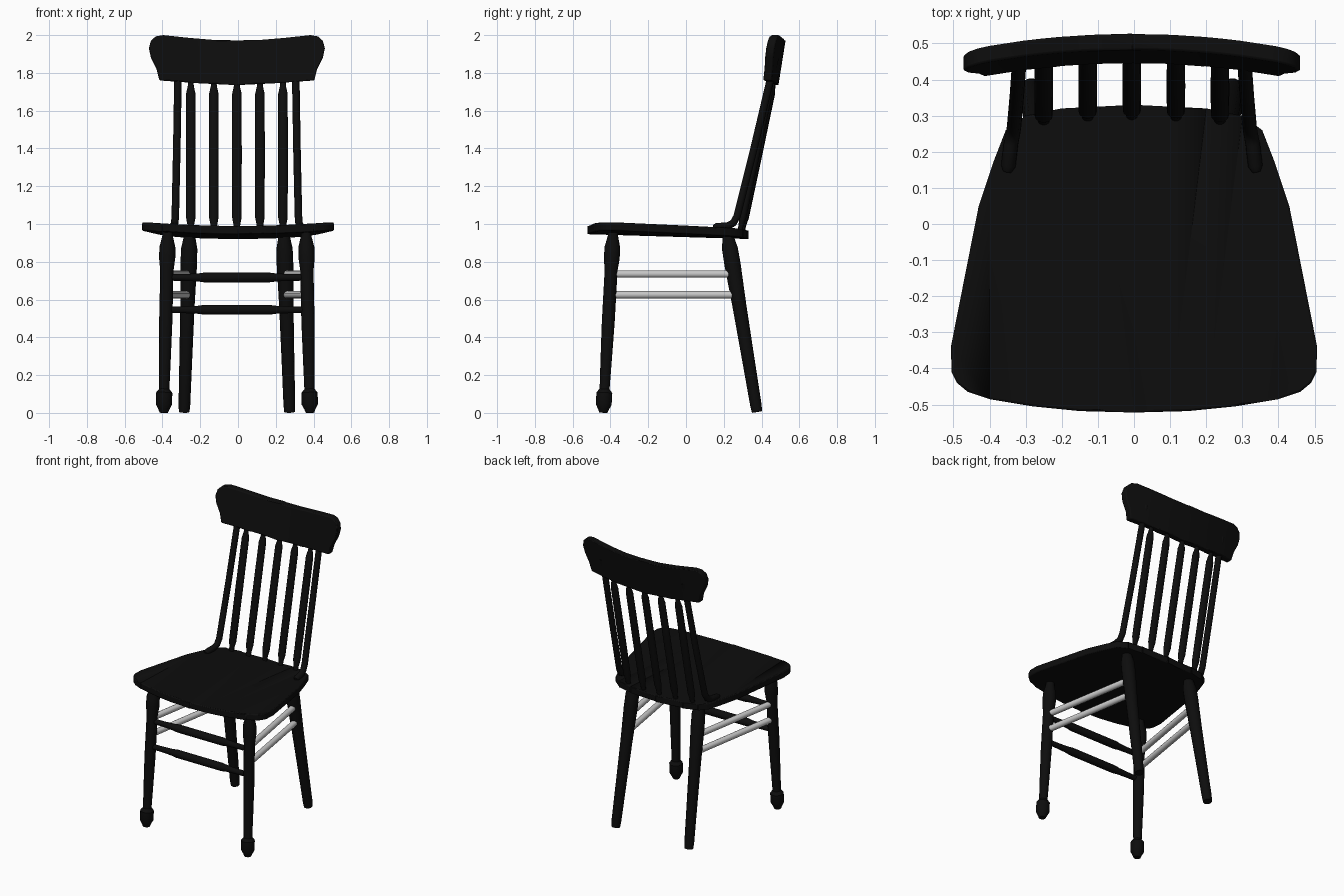
import bpy, bmesh, math
from mathutils import Vector

if "Cube" in bpy.data.objects:
    bpy.data.objects.remove(bpy.data.objects["Cube"], do_unlink=True)

CX = -0.006  # centre line of the uprights and legs


def material(name, value):
    m = bpy.data.materials.new(name)
    m.use_nodes = True
    colour = (value, value, value, 1)
    m.diffuse_color = colour
    m.node_tree.nodes["Principled BSDF"].inputs["Base Color"].default_value = colour
    return m


black = material("black paint", 0.004)
grey = material("light grey", 0.6)


def finish(name, bm, mat, angle=35):
    bmesh.ops.recalc_face_normals(bm, faces=bm.faces)
    mesh = bpy.data.meshes.new(name)
    bm.to_mesh(mesh)
    bm.free()
    mesh.materials.append(mat)
    ob = bpy.data.objects.new(name, mesh)
    bpy.context.collection.objects.link(ob)
    bpy.ops.object.select_all(action="DESELECT")
    ob.select_set(True)
    bpy.context.view_layer.objects.active = ob
    bpy.ops.object.shade_smooth_by_angle(angle=math.radians(angle))
    return ob


def tube(name, path, radii, mat, flat=1.0, sides=14):
    """Skin rings along a path; flat squashes the front-to-back depth."""
    bm = bmesh.new()
    path = [Vector(p) for p in path]
    rings = []
    for i, p in enumerate(path):
        d = (path[min(i + 1, len(path) - 1)] - path[max(i - 1, 0)]).normalized()
        ref = Vector((0, 0, 1)) if abs(d.x) > 0.8 else Vector((1, 0, 0))
        u = (ref - d * ref.dot(d)).normalized()
        v = d.cross(u)
        turn = [math.tau * k / sides for k in range(sides)]
        rings.append([bm.verts.new(p + radii[i] * (u * math.cos(a) + v * flat * math.sin(a)))
                      for a in turn])
    for a, b in zip(rings, rings[1:]):
        for k in range(sides):
            n = (k + 1) % sides
            bm.faces.new((a[k], a[n], b[n], b[k]))
    bm.faces.new(rings[0])
    bm.faces.new(rings[-1])
    return finish(name, bm, mat)


def turned(name, a, b, profile, mat, flat=1.0):
    """Turned rod from a to b with (fraction, radius) steps."""
    a, b = Vector(a), Vector(b)
    return tube(name, [a.lerp(b, t) for t, r in profile], [r for t, r in profile], mat, flat)


def plate(name, half, thickness, warp, mat, bevel):
    """Mirror a half outline, extrude it, slice it across and bend it."""
    bm = bmesh.new()
    outline = half + [(-p[0], p[1], p[2]) for p in reversed(half) if p[0] > 0]
    face = bm.faces.new([bm.verts.new(p) for p in outline])
    ext = bmesh.ops.extrude_face_region(bm, geom=[face])
    bmesh.ops.translate(bm, vec=thickness,
                        verts=[g for g in ext["geom"] if isinstance(g, bmesh.types.BMVert)])
    for i in range(-4, 5):
        bmesh.ops.bisect_plane(bm, geom=bm.verts[:] + bm.edges[:] + bm.faces[:],
                               plane_co=(i * 0.1, 0, 0), plane_no=(1, 0, 0))
    for v in bm.verts:
        v.co += warp(v.co)
    ob = finish(name, bm, mat)
    mod = ob.modifiers.new("soft edge", "BEVEL")
    mod.width = bevel
    mod.segments = 2
    mod.limit_method = "ANGLE"
    mod.angle_limit = math.radians(50)
    return ob


# Seat: tilted back and dished across its width
seat_half = [(0, 0.33), (0.2, 0.32), (0.3, 0.3), (0.355, 0.26), (0.39, 0.17), (0.43, 0.05),
             (0.507, -0.34), (0.505, -0.41), (0.49, -0.44), (0.46, -0.465), (0.4, -0.485),
             (0.28, -0.505), (0.15, -0.518), (0, -0.522)]
plate("seat", [(x, y, 0.99) for x, y in seat_half], (0, 0, -0.044),
      lambda p: Vector((0, 0, 0.09 * p.x ** 2 - 0.03 * (p.y + 0.52))), black, 0.006)

# Crest rail: leaning back with its ends curving forward
crest_half = [(0, 1.735), (0.2, 1.745), (0.41, 1.76), (0.425, 1.82), (0.455, 1.88),
              (0.466, 1.93), (0.455, 1.97), (0.43, 1.993), (0.39, 2.0), (0.25, 1.985),
              (0.13, 1.975), (0, 1.972)]
plate("crest_rail", [(x, 0.445, z) for x, z in crest_half], (0, 0.045, 0),
      lambda p: Vector((CX, 0.16 * (p.z - 1.74) - 0.24 * p.x ** 2, 0)), black, 0.006)

# Back spindles
spindle = [(0, 0.016), (0.04, 0.018), (0.085, 0.025), (0.5, 0.026), (0.9, 0.025),
           (0.95, 0.016), (1, 0.014)]
for i in range(-2, 3):
    x = CX + i * 0.122
    bend = -0.24 * x * x
    turned(f"back_spindle_{i + 3}", (x, 0.3 + bend, 0.965), (x, 0.47 + bend, 1.77),
           spindle, black, 0.75)

front_leg = [(0, 0.022), (0.02, 0.03), (0.045, 0.043), (0.11, 0.043), (0.13, 0.027),
             (0.3, 0.031), (0.5, 0.035), (0.78, 0.035), (0.85, 0.043), (0.91, 0.042),
             (0.97, 0.028), (1, 0.026)]
back_leg = [(0, 0.028), (0.04, 0.031), (0.3, 0.034), (0.6, 0.038), (0.83, 0.044),
            (0.92, 0.043), (1, 0.028)]

for side, s in (("left", 1), ("right", -1)):
    # Bent post sweeping up from the seat into the crest rail
    post = [(0.345, 0.145, 0.982), (0.342, 0.16, 0.985), (0.335, 0.22, 0.99),
            (0.329, 0.25, 1.005), (0.326, 0.27, 1.04), (0.318, 0.36, 1.4),
            (0.312, 0.445, 1.76), (0.309, 0.472, 1.88)]
    tube(f"{side}_back_post", [(CX + s * x, y, z) for x, y, z in post],
         [0.012] + [0.02] * (len(post) - 1), black)

    # Legs
    turned(f"{side}_front_leg", (CX + s * 0.387, -0.438, 0.001),
           (CX + s * 0.366, -0.385, 0.965), front_leg, black)
    turned(f"{side}_back_leg", (CX + s * 0.279, 0.376, 0.005),
           (CX + s * 0.25, 0.22, 0.945), back_leg, black)

    # Plain side stretchers
    for level, z, yb in (("upper", 0.735, 0.25), ("lower", 0.625, 0.27)):
        turned(f"{side}_{level}_side_stretcher", (CX + s * 0.372, -0.4, z),
               (CX + s * 0.262, yb, z), [(0, 0.02), (1, 0.02)], grey)

# Turned front stretchers
stretcher = [(0, 0.017), (0.12, 0.018), (0.22, 0.021), (0.27, 0.026), (0.73, 0.026),
             (0.78, 0.021), (0.88, 0.018), (1, 0.017)]
for level, z, y in (("upper", 0.717, -0.4), ("lower", 0.546, -0.41)):
    turned(f"{level}_front_stretcher", (CX - 0.372, y, z), (CX + 0.372, y, z), stretcher, black)
